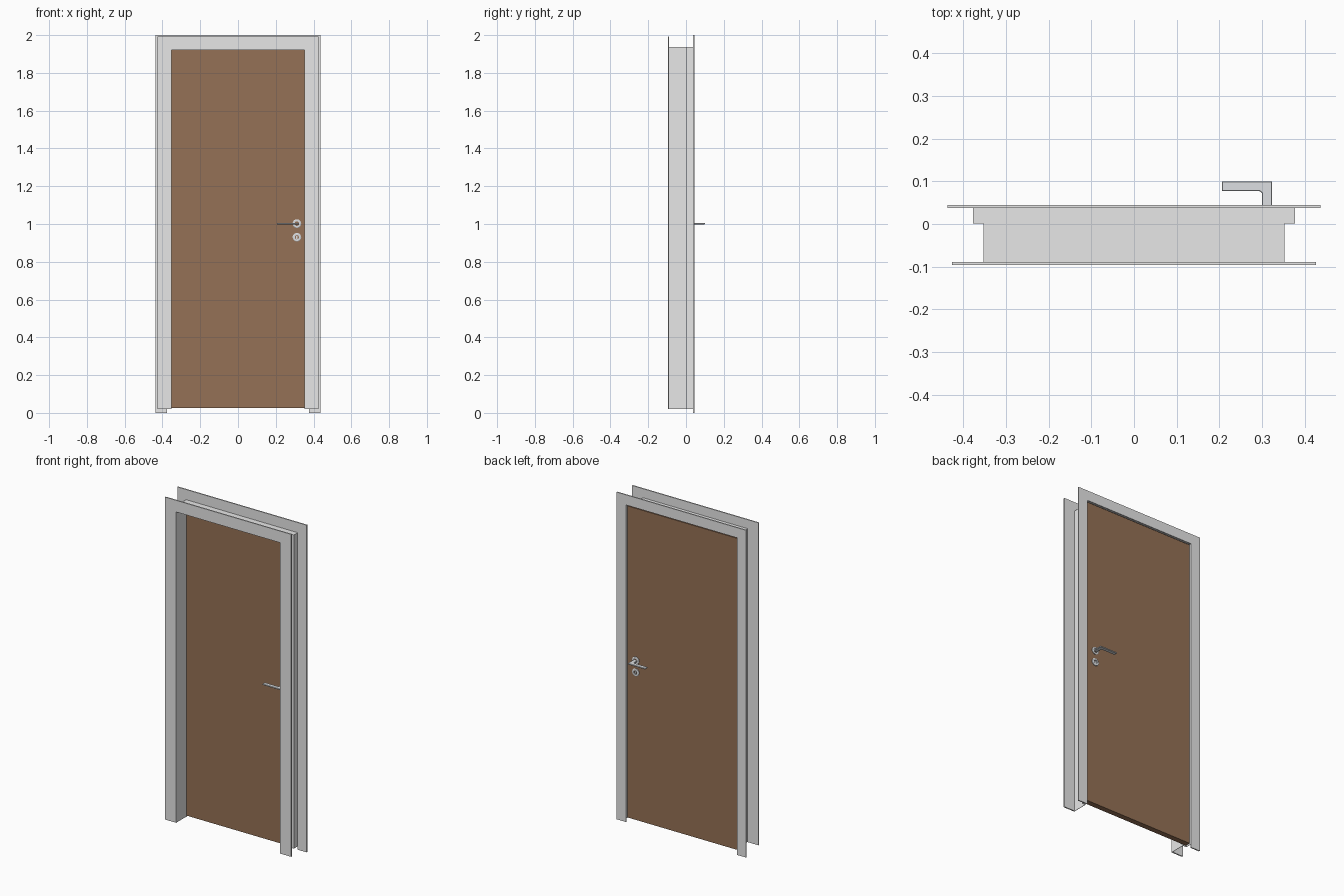
import bpy, bmesh, math

if "Cube" in bpy.data.objects:
    bpy.data.objects.remove(bpy.data.objects["Cube"])

def material(name, col):
    m = bpy.data.materials.new(name)
    m.diffuse_color = (*col, 1)
    m.use_nodes = True
    m.node_tree.nodes["Principled BSDF"].inputs["Base Color"].default_value = m.diffuse_color
    return m

GREY = material("frame grey", (0.80, 0.80, 0.80))
BROWN = material("door brown", (0.30, 0.165, 0.092))
STEEL = material("handle steel", (0.72, 0.74, 0.76))

def finish(name, bm, mat):
    bmesh.ops.recalc_face_normals(bm, faces=bm.faces)
    me = bpy.data.meshes.new(name)
    bm.to_mesh(me)
    bm.free()
    me.materials.append(mat)
    ob = bpy.data.objects.new(name, me)
    bpy.context.collection.objects.link(ob)
    return ob

def box(name, x0, x1, y0, y1, z0, z1, mat):
    bm = bmesh.new()
    bmesh.ops.create_cube(bm, size=1)
    for v in bm.verts:
        v.co = ((x0 + x1) / 2 + v.co.x * (x1 - x0),
                (y0 + y1) / 2 + v.co.y * (y1 - y0),
                (z0 + z1) / 2 + v.co.z * (z1 - z0))
    return finish(name, bm, mat)

def portal(name, profile, z0, mat):
    """Sweep a closed (x, y, head z) section up one side, over the head and down, with mitres."""
    bm = bmesh.new()
    rings = [[bm.verts.new((s * x, y, z if top else z0)) for x, y, z in profile]
             for s, top in ((-1, 0), (-1, 1), (1, 1), (1, 0))]
    n = len(profile)
    for a, b in zip(rings, rings[1:]):
        for i in range(n):
            j = (i + 1) % n
            bm.faces.new((a[i], a[j], b[j], b[i]))
    bm.faces.new(rings[0])
    bm.faces.new(rings[-1])
    return finish(name, bm, mat)

def casing(name, xi, xo, zi, zo, y0, y1, z0):
    portal(name, [(xi, y0, zi), (xo, y0, zo), (xo, y1, zo), (xi, y1, zi)], z0, GREY)

# Mitred casings on both faces of the wall
casing("front_casing", 0.351, 0.427, 1.921, 1.992, -0.096, -0.089, 0.021)
casing("back_casing", 0.375, 0.437, 1.938, 2.0, 0.038, 0.045, 0.0)

# Folded sheet lining with a rebate for the leaf
t = 0.002
portal("frame_lining", [
    (0.351, -0.089, 1.921), (0.351, 0.003, 1.921), (0.375, 0.003, 1.936),
    (0.375, 0.038, 1.936), (0.375 + t, 0.038, 1.938), (0.375 + t, 0.003 - t, 1.938),
    (0.351 + t, 0.003 - t, 1.937), (0.351 + t, -0.089, 1.937)], 0.021, GREY)

# Door leaf
box("door_leaf", -0.370, 0.370, 0.004, 0.038, 0.027, 1.931, BROWN)

def rosette(name, x, z, face, s, inner):
    """Flat ring lying on the leaf, stepped toward the hole."""
    n, bm = 20, bmesh.new()
    section = [(0.023, 0), (0.023, 0.004), (0.020, 0.006), (inner, 0.006), (inner, 0)]
    rings = []
    for i in range(n):
        a = 2 * math.pi * i / n
        rings.append([bm.verts.new((x + r * math.cos(a), face + s * h, z + r * math.sin(a)))
                      for r, h in section])
    for i in range(n):
        p, q = rings[i], rings[(i + 1) % n]
        for k in range(len(section)):
            m = (k + 1) % len(section)
            bm.faces.new((p[k], p[m], q[m], q[k]))
    finish(name, bm, STEEL)

def lever(name, face, s):
    """Flat L-shaped lever cut from plate, with a filleted inner corner."""
    pts = [(0.324, 0), (0.324, 0.062), (0.206, 0.062), (0.206, 0.039), (0.293, 0.039)]
    for i in range(1, 5):
        a = math.pi / 2 * (1 - i / 4)
        pts.append((0.293 + 0.007 * math.cos(a), 0.032 + 0.007 * math.sin(a)))
    pts.append((0.300, 0))
    bm = bmesh.new()
    f = bm.faces.new([bm.verts.new((x, face + s * y, 0.998)) for x, y in pts])
    r = bmesh.ops.extrude_face_region(bm, geom=[f])
    for v in r["geom"]:
        if isinstance(v, bmesh.types.BMVert):
            v.co.z += 0.007
    ob = finish(name, bm, STEEL)
    b = ob.modifiers.new("soft_edge", "BEVEL")
    b.width, b.segments = 0.0015, 1

# Handle sets on both faces of the leaf
for side, face, s in (("front", 0.004, -1), ("back", 0.038, 1)):
    lever(side + "_lever", face, s)
    rosette(side + "_handle_rosette", 0.312, 1.002, face, s, 0.012)
    rosette(side + "_key_rosette", 0.312, 0.930, face, s, 0.011)
    y0, y1 = sorted((face, face + s * 0.005))
    box(side + "_key_cylinder", 0.308, 0.316, y0, y1, 0.921, 0.936, STEEL)
